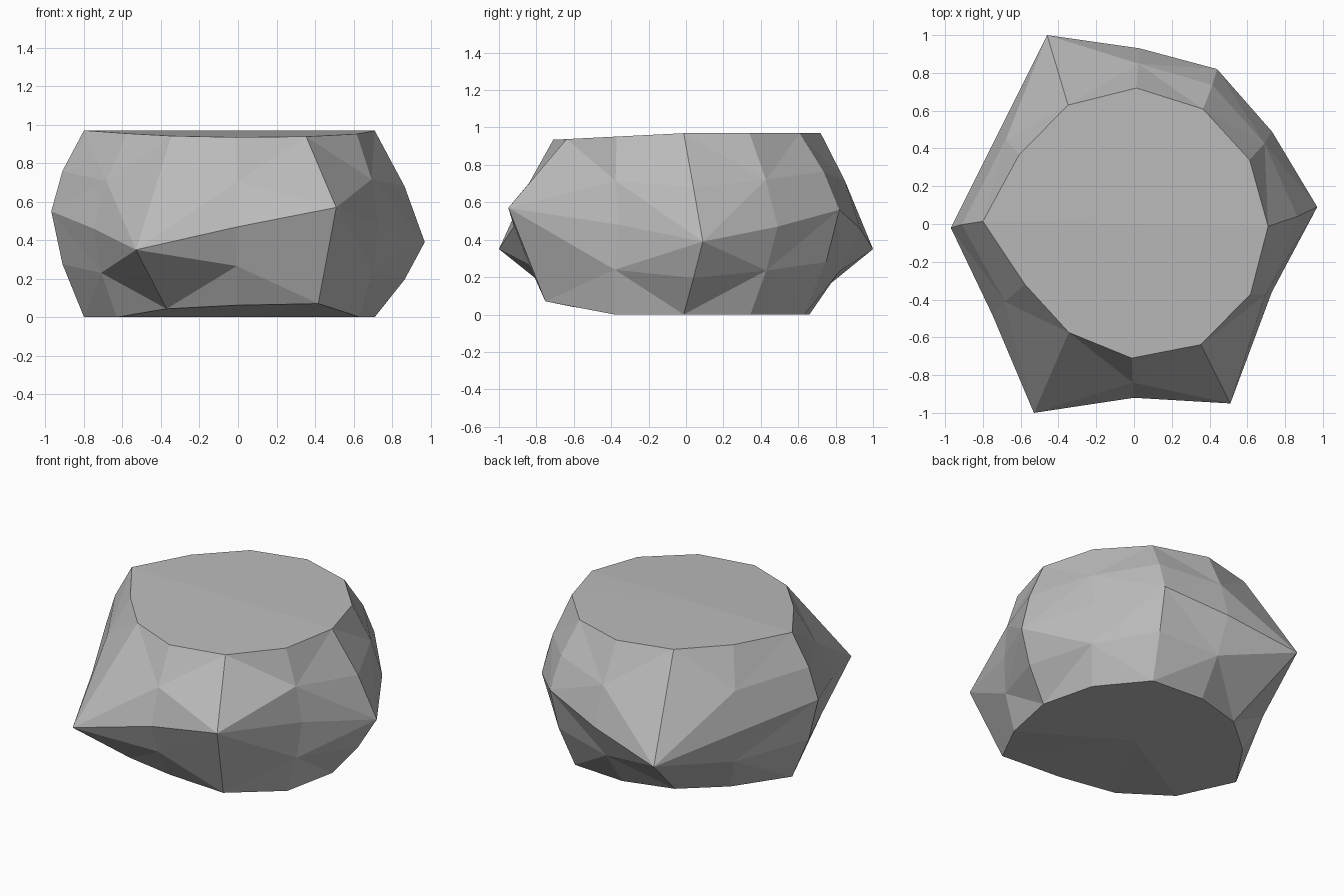
import bpy
import bmesh
from math import cos, sin, radians
from mathutils import Vector

default_cube = bpy.data.objects.get("Cube")
if default_cube:
    bpy.data.objects.remove(default_cube, do_unlink=True)

SIDES = 12
HEIGHT = 0.97

# Girdle outline, counter-clockwise from +x; every other point is a spike
girdle = [Vector(p) for p in (
    (.97, .09, .39), (.73, .49, .47), (.44, .82, .56), (.03, .93, .46),
    (-.46, 1, .35), (-.71, .5, .45), (-.97, -.02, .55), (-.75, -.48, .46),
    (-.53, -1, .35), (0, -.92, .47), (.51, -.95, .57), (.73, -.36, .48))]

# Radii of the flat top and the flat base, in the same order
top_radii = (.71, .7, .71, .72, .72, .71, .8, .66, .67, .71, .73, .72)
base_radii = (.71, .71, .74, .66, .65, .67, .8, .72, .72, .71, .86, .74)


def polar_ring(radii, height_rule):
    """Ring of points at even angles, with a height set from each point's y."""
    ring = []
    for i, radius in enumerate(radii):
        angle = radians(360 / SIDES * i - 1)
        x, y = radius * cos(angle), radius * sin(angle)
        ring.append(Vector((x, y, height_rule(y))))
    return ring


def halfway_ring(lower, upper):
    """Ring between two others, bulging slightly except below and above spikes."""
    ring = []
    for a, b, belt in zip(lower, upper, girdle):
        point = (a + b) / 2
        bulge = 1.03 if belt.xy.length < 1 else 1
        point.x *= bulge
        point.y *= bulge
        ring.append(point)
    return ring


# The top dips a little and the base lifts a little toward the front
top = polar_ring(top_radii, lambda y: HEIGHT - .05 * max(0, -y))
base = polar_ring(base_radii, lambda y: .2 * max(0, -y - .4))
rings = [base, halfway_ring(base, girdle), girdle, halfway_ring(girdle, top), top]

# Stone surface: bands of triangles with creases running out from the spikes
bm = bmesh.new()
rows = [[bm.verts.new(point) for point in ring] for ring in rings]
for level, (lower, upper) in enumerate(zip(rows, rows[1:])):
    for i in range(SIDES):
        j = (i + 1) % SIDES
        a, b, c, d = lower[i], lower[j], upper[j], upper[i]
        if (level + i) % 2 == 0:
            triangles = ((a, b, c), (a, c, d))
        else:
            triangles = ((a, b, d), (b, c, d))
        for triangle in triangles:
            bm.faces.new(triangle)

# Top and base caps
for row, height in ((rows[-1], HEIGHT), (rows[0], 0)):
    centre = bm.verts.new((0, 0, height))
    for i in range(SIDES):
        bm.faces.new((row[i], row[(i + 1) % SIDES], centre))
bmesh.ops.recalc_face_normals(bm, faces=bm.faces)

mesh = bpy.data.meshes.new("rock")
bm.to_mesh(mesh)
bm.free()

# Plain grey stone
stone = bpy.data.materials.new("grey stone")
stone.use_nodes = True
grey = (.5, .5, .5, 1)
stone.diffuse_color = grey
stone.node_tree.nodes["Principled BSDF"].inputs["Base Color"].default_value = grey
mesh.materials.append(stone)

rock = bpy.data.objects.new("rock", mesh)
bpy.context.collection.objects.link(rock)
